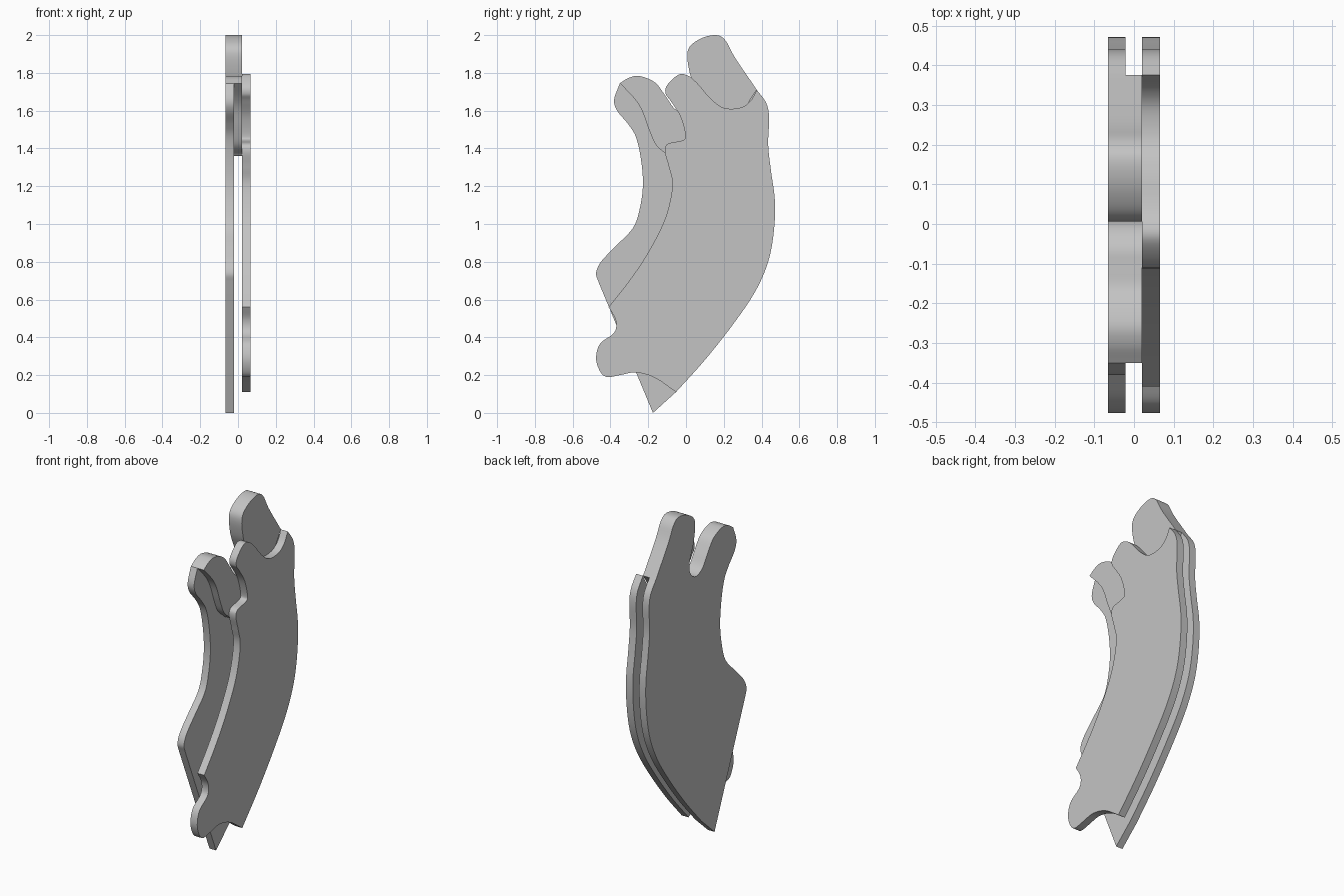
import bpy
import bmesh
from mathutils import Vector

cube = bpy.data.objects.get("Cube")
if cube:
    bpy.data.objects.remove(cube, do_unlink=True)

grey = bpy.data.materials.new("plain grey")
grey.use_nodes = True
GREY = (0.55, 0.55, 0.55, 1)
grey.diffuse_color = GREY
grey.node_tree.nodes["Principled BSDF"].inputs["Base Color"].default_value = GREY


def smooth_run(points, steps=6):
    """Smooth curve through (y, z) points, leaving out the last point."""
    p = [Vector(q) for q in points]
    if len(p) == 2:
        return p[:1]
    p = [2 * p[0] - p[1]] + p + [2 * p[-1] - p[-2]]
    out = []
    for a, b, c, d in zip(p, p[1:], p[2:], p[3:]):
        for i in range(steps):
            t = i / steps
            out.append(0.5 * (2 * b + (c - a) * t + (2 * a - 5 * b + 4 * c - d) * t * t
                              + (3 * b - a - 3 * c + d) * t ** 3))
    return out


def plate(name, runs, x0, x1):
    """Extrude a closed outline made of smooth runs joined at corners."""
    outline = [v for run in runs for v in smooth_run(run)]
    bm = bmesh.new()
    face = bm.faces.new([bm.verts.new((x0, v.x, v.y)) for v in outline])
    new = bmesh.ops.extrude_face_region(bm, geom=[face])["geom"]
    bmesh.ops.translate(bm, vec=(x1 - x0, 0, 0),
                        verts=[g for g in new if isinstance(g, bmesh.types.BMVert)])
    bmesh.ops.recalc_face_normals(bm, faces=bm.faces)
    mesh = bpy.data.meshes.new(name)
    bm.to_mesh(mesh)
    bm.free()
    mesh.materials.append(grey)
    obj = bpy.data.objects.new(name, mesh)
    bpy.context.collection.objects.link(obj)
    bpy.ops.object.select_all(action="DESELECT")
    obj.select_set(True)
    bpy.context.view_layer.objects.active = obj
    bpy.ops.object.shade_smooth_by_angle(angle=0.6)


# Shared outline pieces
TIP = (-.175, 0)
FOOT = (-.053, .11)
SHOULDER = (.375, 1.71)
FINGER = (-.35, 1.745)
back = [SHOULDER, (.425, 1.64), (.44, 1.56), (.435, 1.42), (.45, 1.28), (.47, 1.13),
        (.466, .97), (.435, .8), (.365, .64), (.25, .47), (.1, .28), FOOT]
finger_to_tongue = [FINGER, (-.3, 1.775), (-.245, 1.783), (-.165, 1.75), (-.11, 1.68),
                    (-.06, 1.61), (0, 1.585), (.05, 1.62), (.06, 1.69), (.02, 1.8),
                    (.01, 1.92), (.075, 1.98), (.16, 2), (.21, 1.97), (.26, 1.88), SHOULDER]

# Rear plate with finger, slot and tongue
front = [(-.462, .69), (-.476, .74), (-.45, .8), (-.375, .88), (-.28, .98), (-.243, 1.09),
         (-.228, 1.21), (-.238, 1.34), (-.265, 1.46), (-.307, 1.53), (-.365, 1.6),
         (-.38, 1.66), FINGER]
plate("right_plate", [[TIP, front[0]], front, finger_to_tongue, back, [FOOT, TIP]],
      -.065, -.022)

# Spacer joining both plates at the top
spacer_low = [SHOULDER, (.28, 1.58), (.15, 1.5), (.02, 1.4), (-.08, 1.36), (-.11, 1.375),
              (-.16, 1.42), (-.196, 1.5), (-.233, 1.6), (-.275, 1.666), FINGER]
plate("spacer", [finger_to_tongue, spacer_low], -.022, .02)

# Outer plate with the lobed top and hooked foot
CORNER = (-.41, .56)
hook = [FOOT, (-.165, .186), (-.265, .214), (-.35, .2), (-.418, .19), (-.455, .22),
        (-.476, .29), (-.455, .366), (-.39, .415), (-.37, .45), (-.375, .5), CORNER]
inner = [CORNER, (-.3, .7), (-.2, .85), (-.11, 1.03), (-.072, 1.2), (-.09, 1.3),
         (-.112, 1.385), (-.095, 1.425), (-.02, 1.442), (-.003, 1.47), (-.03, 1.57),
         (-.08, 1.65), (-.108, 1.69), (-.1, 1.735), (-.04, 1.79), (.01, 1.785), (.06, 1.745),
         (.13, 1.665), (.2, 1.615), (.285, 1.615), (.34, 1.65), SHOULDER]
plate("left_plate", [hook, inner, back], .02, .065)
